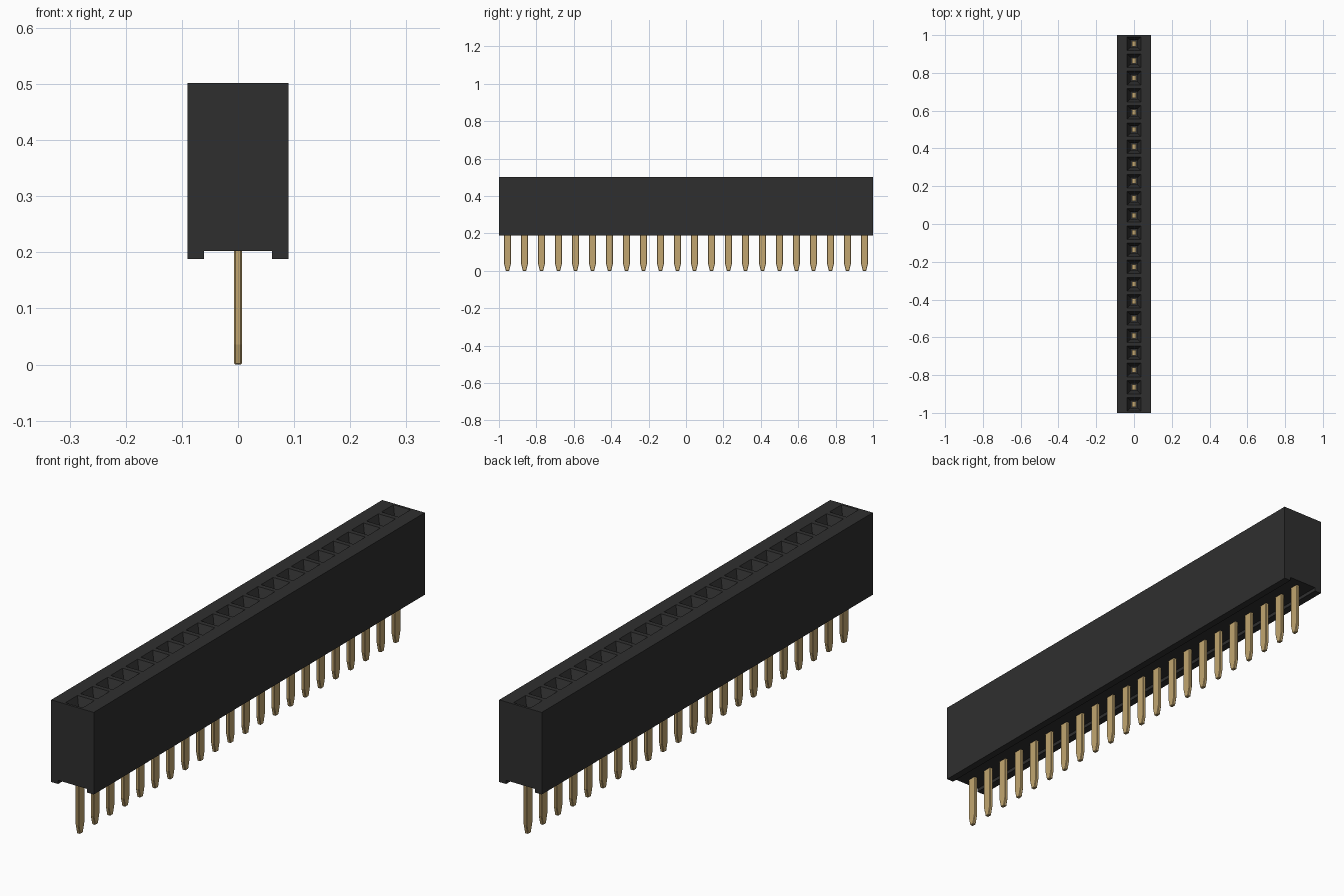
import bpy
import bmesh

if "Cube" in bpy.data.objects:
    bpy.data.objects.remove(bpy.data.objects["Cube"], do_unlink=True)

COUNT = 22
PITCH = 2 / COUNT
HALF_W, TOP, BASE = 0.09, 0.502, 0.188
GROOVE_W, GROOVE_Z = 0.061, 0.202


def material(name, color, roughness):
    mat = bpy.data.materials.new(name)
    mat.use_nodes = True
    mat.diffuse_color = color
    shader = mat.node_tree.nodes["Principled BSDF"]
    shader.inputs["Base Color"].default_value = color
    shader.inputs["Roughness"].default_value = roughness
    return mat


black = material("black plastic", (0.028, 0.028, 0.028, 1), 0.6)
gold = material("gold metal", (0.54, 0.38, 0.16, 1), 0.5)


def finish(bm, name, mat):
    bmesh.ops.remove_doubles(bm, verts=bm.verts, dist=0.0001)
    bmesh.ops.recalc_face_normals(bm, faces=bm.faces)
    mesh = bpy.data.meshes.new(name)
    bm.to_mesh(mesh)
    bm.free()
    mesh.materials.append(mat)
    obj = bpy.data.objects.new(name, mesh)
    bpy.context.collection.objects.link(obj)
    return obj


def rectangle(bm, y, half_x, half_y, z):
    corners = ((-1, -1), (1, -1), (1, 1), (-1, 1))
    return [bm.verts.new((sx * half_x, y + sy * half_y, z)) for sx, sy in corners]


def bridge(bm, a, b):
    for i in range(4):
        j = (i + 1) % 4
        bm.faces.new((a[i], a[j], b[j], b[i]))


# Housing: grooved underside section, one cell per contact
bm = bmesh.new()
section = [(-HALF_W, TOP), (-HALF_W, BASE), (-GROOVE_W, BASE), (-GROOVE_W, GROOVE_Z),
           (GROOVE_W, GROOVE_Z), (GROOVE_W, BASE), (HALF_W, BASE), (HALF_W, TOP)]
centres = [-1 + PITCH * (i + 0.5) for i in range(COUNT)]
for y in centres:
    ends = [[bm.verts.new((x, y + s * PITCH / 2, z)) for x, z in section] for s in (-1, 1)]
    for i in range(len(section) - 1):
        bm.faces.new((ends[0][i], ends[0][i + 1], ends[1][i + 1], ends[1][i]))
    # Funnel-shaped socket in the top
    rings = [rectangle(bm, y, HALF_W, PITCH / 2, TOP),
             rectangle(bm, y, 0.036, 0.036, TOP),
             rectangle(bm, y, 0.019, 0.019, 0.465),
             rectangle(bm, y, 0.019, 0.019, 0.26)]
    for a, b in zip(rings, rings[1:]):
        bridge(bm, a, b)
    bm.faces.new(rings[-1])
    # Closed ends of the housing
    if y == centres[0]:
        bm.faces.new(ends[0])
    if y == centres[-1]:
        bm.faces.new(ends[1])
finish(bm, "housing", black)

# Flat pins with tapered tips
pin_profile = [(-0.018, 0.24), (-0.018, 0.036), (-0.009, 0), (0.009, 0),
               (0.018, 0.036), (0.018, 0.24)]
for number, y in enumerate(centres, 1):
    bm = bmesh.new()
    sides = [[bm.verts.new((x, y + py, z)) for py, z in pin_profile] for x in (-0.0068, 0.0068)]
    bm.faces.new(sides[0])
    bm.faces.new(sides[1])
    for i in range(len(pin_profile)):
        j = (i + 1) % len(pin_profile)
        bm.faces.new((sides[0][i], sides[0][j], sides[1][j], sides[1][i]))
    pin = finish(bm, f"pin_{number}", gold)
    bevel = pin.modifiers.new("edge_chamfer", "BEVEL")
    bevel.width = 0.002
    bevel.segments = 1

    # Contact inside the socket
    bm = bmesh.new()
    lower = rectangle(bm, y, 0.010, 0.014, 0.26)
    upper = rectangle(bm, y, 0.010, 0.014, 0.40)
    bridge(bm, lower, upper)
    bm.faces.new(lower)
    bm.faces.new(upper)
    finish(bm, f"contact_{number}", gold)
